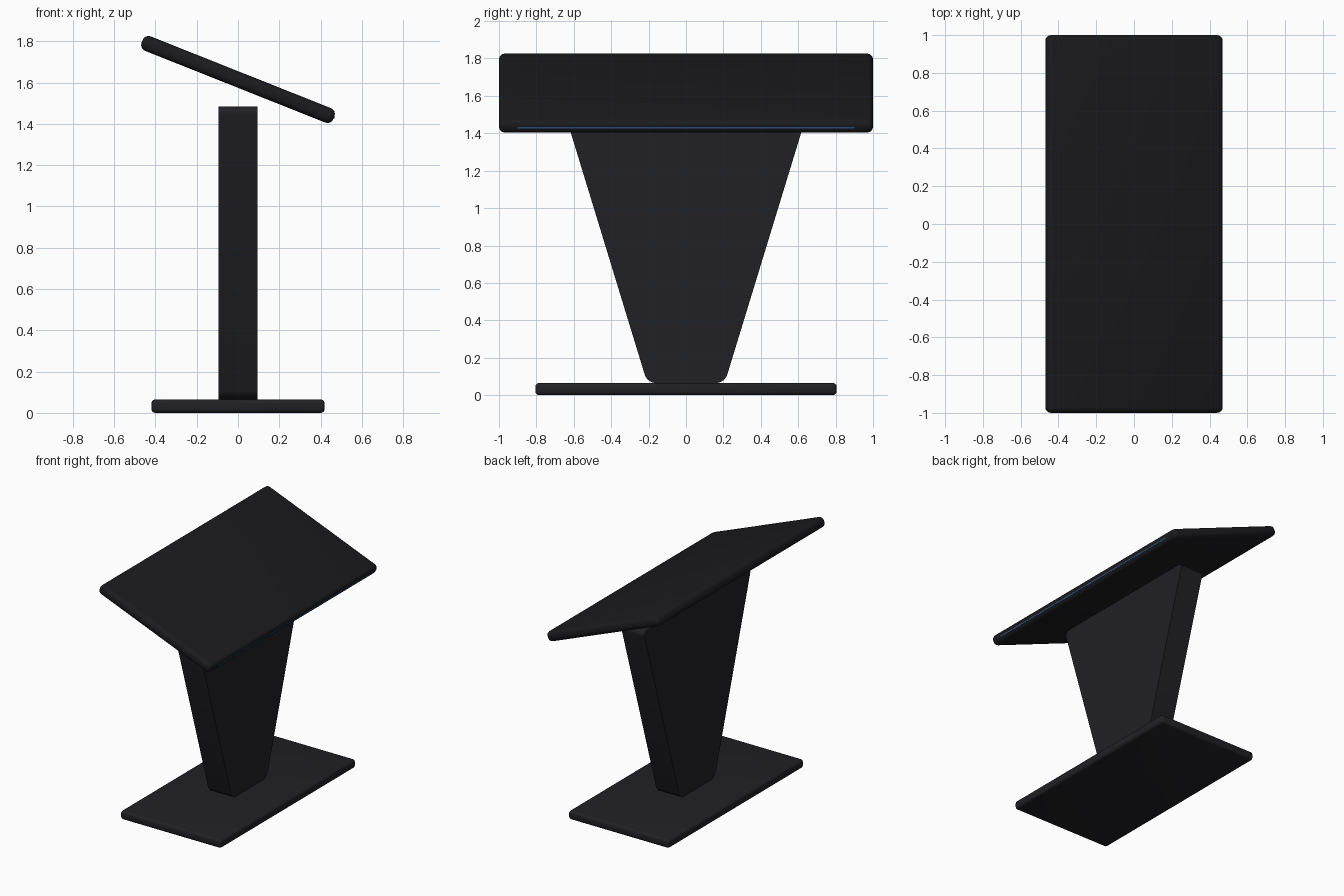
import bpy, bmesh
from math import radians, sin, cos
from mathutils import Matrix

if "Cube" in bpy.data.objects:
    bpy.data.objects.remove(bpy.data.objects["Cube"])


def material(name, rgb):
    m = bpy.data.materials.new(name)
    m.diffuse_color = (*rgb, 1)
    m.use_nodes = True
    m.node_tree.nodes["Principled BSDF"].inputs["Base Color"].default_value = m.diffuse_color
    return m


def finish(name, bm, mat, angle=35):
    bmesh.ops.recalc_face_normals(bm, faces=bm.faces)
    me = bpy.data.meshes.new(name)
    bm.to_mesh(me)
    bm.free()
    ob = bpy.data.objects.new(name, me)
    bpy.context.collection.objects.link(ob)
    me.materials.append(mat)
    bpy.ops.object.select_all(action='DESELECT')
    ob.select_set(True)
    bpy.context.view_layer.objects.active = ob
    bpy.ops.object.shade_smooth_by_angle(angle=radians(angle))
    return ob


def rounded_box(name, size, matrix, radius, mat):
    bm = bmesh.new()
    bmesh.ops.create_cube(bm, size=1, matrix=Matrix.Diagonal((*size, 1)))
    if radius:
        bmesh.ops.bevel(bm, geom=bm.edges[:], offset=radius, segments=4,
                        profile=0.5, affect='EDGES')
    bm.transform(matrix)
    return finish(name, bm, mat)


black = material("black", (0.011, 0.011, 0.013))
charcoal = material("charcoal", (0.015, 0.015, 0.019))
blue = material("blue_trim", (0.03, 0.12, 0.30))

# Floor plate
rounded_box("base_plate", (0.84, 1.61, 0.065), Matrix.Translation((0, 0, 0.0325)),
            0.02, charcoal)

# Tapered column: trapezoid profile extruded along x, rounded corners
bm = bmesh.new()
profile = [(-0.207, 0.065), (0.207, 0.065), (0.641, 1.485), (-0.641, 1.485)]
face = bm.faces.new([bm.verts.new((-0.095, y, z)) for y, z in profile])
ext = bmesh.ops.extrude_face_region(bm, geom=[face])
moved = [v for v in ext["geom"] if isinstance(v, bmesh.types.BMVert)]
bmesh.ops.translate(bm, verts=moved, vec=(0.19, 0, 0))
corners = [e for e in bm.edges if abs(e.verts[0].co.x - e.verts[1].co.x) > 0.1]
bmesh.ops.bevel(bm, geom=corners, offset=0.045, segments=5, profile=0.5,
                affect='EDGES')
finish("column", bm, charcoal)

# Tilted top panel
tilt = Matrix.Translation((0, 0, 1.615)) @ Matrix.Rotation(radians(21.7), 4, 'Y')
rounded_box("top_panel", (1.0, 2.0, 0.075), tilt, 0.03, black)

# Thin blue strip along the low edge of the panel
rounded_box("edge_strip", (0.01, 1.8, 0.008),
            tilt @ Matrix.Translation((0.498, 0, 0)), 0, blue)
